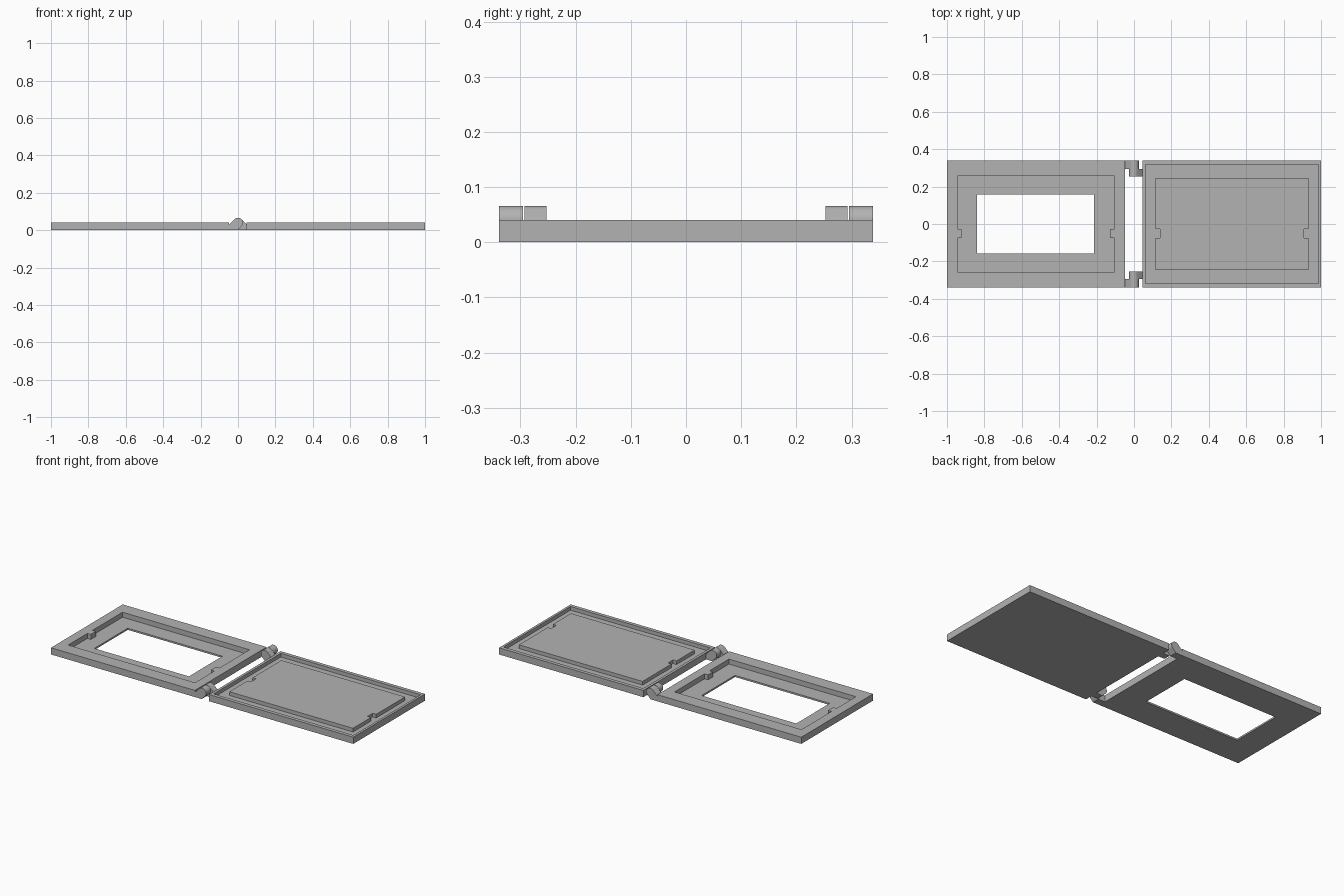
import bpy, bmesh, math

if "Cube" in bpy.data.objects:
    bpy.data.objects.remove(bpy.data.objects["Cube"])

grey = bpy.data.materials.new("plain grey")
grey.diffuse_color = (0.45, 0.45, 0.45, 1)
grey.use_nodes = True
grey.node_tree.nodes["Principled BSDF"].inputs["Base Color"].default_value = grey.diffuse_color

T = 0.04        # panel thickness
HALF_Y = 0.339  # half depth of both panels


def prism(name, pts, lo, hi, axis="z"):
    """Extrude a 2D outline between lo and hi along z, or along y (outline in x, z)."""
    bm = bmesh.new()
    place = (lambda p: (p[0], p[1], lo)) if axis == "z" else (lambda p: (p[0], lo, p[1]))
    face = bm.faces.new([bm.verts.new(place(p)) for p in pts])
    ext = bmesh.ops.extrude_face_region(bm, geom=[face])
    step = (0, 0, hi - lo) if axis == "z" else (0, hi - lo, 0)
    verts = [g for g in ext["geom"] if isinstance(g, bmesh.types.BMVert)]
    bmesh.ops.translate(bm, verts=verts, vec=step)
    bmesh.ops.recalc_face_normals(bm, faces=bm.faces)
    me = bpy.data.meshes.new(name)
    bm.to_mesh(me)
    bm.free()
    me.materials.append(grey)
    ob = bpy.data.objects.new(name, me)
    bpy.context.collection.objects.link(ob)
    return ob


def rect(x0, x1, hy):
    return [(x0, -hy), (x1, -hy), (x1, hy), (x0, hy)]


def notched(x0, x1, hy, d=0.023, a=-0.075, b=-0.027):
    """Rectangle with a small inward notch on each short end."""
    return [(x0, -hy), (x1, -hy), (x1, a), (x1 - d, a), (x1 - d, b), (x1, b),
            (x1, hy), (x0, hy), (x0, b), (x0 + d, b), (x0 + d, a), (x0, a)]


def boolean(ob, other, op):
    """Apply a boolean and remove the helper object."""
    mod = ob.modifiers.new("bool", "BOOLEAN")
    mod.operation, mod.solver, mod.object = op, "EXACT", other
    dg = bpy.context.evaluated_depsgraph_get()
    me = bpy.data.meshes.new_from_object(ob.evaluated_get(dg))
    ob.modifiers.clear()
    ob.data = me
    bpy.data.objects.remove(other)


# left panel: frame with a recess and a through window
frame = prism("window_frame", rect(-1, -0.048, HALF_Y), 0, T)
boolean(frame, prism("recess_cut", notched(-0.944, -0.104, 0.257), 0.01, 0.1), "DIFFERENCE")
boolean(frame, prism("window_cut", rect(-0.84, -0.214, 0.158), -0.1, 0.1), "DIFFERENCE")

# right panel: thin-lipped tray with a raised notched block
tray = prism("lid_tray", rect(0.045, 1, HALF_Y), 0, T)
boolean(tray, prism("tray_cut", rect(0.061, 0.986, 0.317), 0.018, 0.1), "DIFFERENCE")
boolean(tray, prism("raised_block", notched(0.115, 0.933, 0.246), 0.01, T), "UNION")


# hinge knuckles: round barrel on a 45 degree arm
def knuckle(name, side, y0, y1):
    r, n = 0.026, 20
    arc = [math.radians(135 - 180 * i / n) for i in range(n + 1)]
    pts = [(-0.05, 0.0), (-0.05, 0.028)]
    pts += [(r * math.cos(a), T + r * math.sin(a)) for a in arc]
    pts.append((-0.003, 0.0))
    ob = prism(name, [(side * x, z) for x, z in pts], y0, y1, "y")
    for p in ob.data.polygons:
        p.use_smooth = abs(p.normal.y) < 0.5
    bpy.ops.object.select_all(action="DESELECT")
    ob.select_set(True)
    bpy.context.view_layer.objects.active = ob
    bpy.ops.object.shade_smooth_by_angle(angle=math.radians(25))


for end, label in ((-1, "front"), (1, "back")):
    knuckle(label + "_outer_knuckle", 1, end * 0.295, end * HALF_Y)
    knuckle(label + "_inner_knuckle", -1, end * 0.253, end * 0.293)
